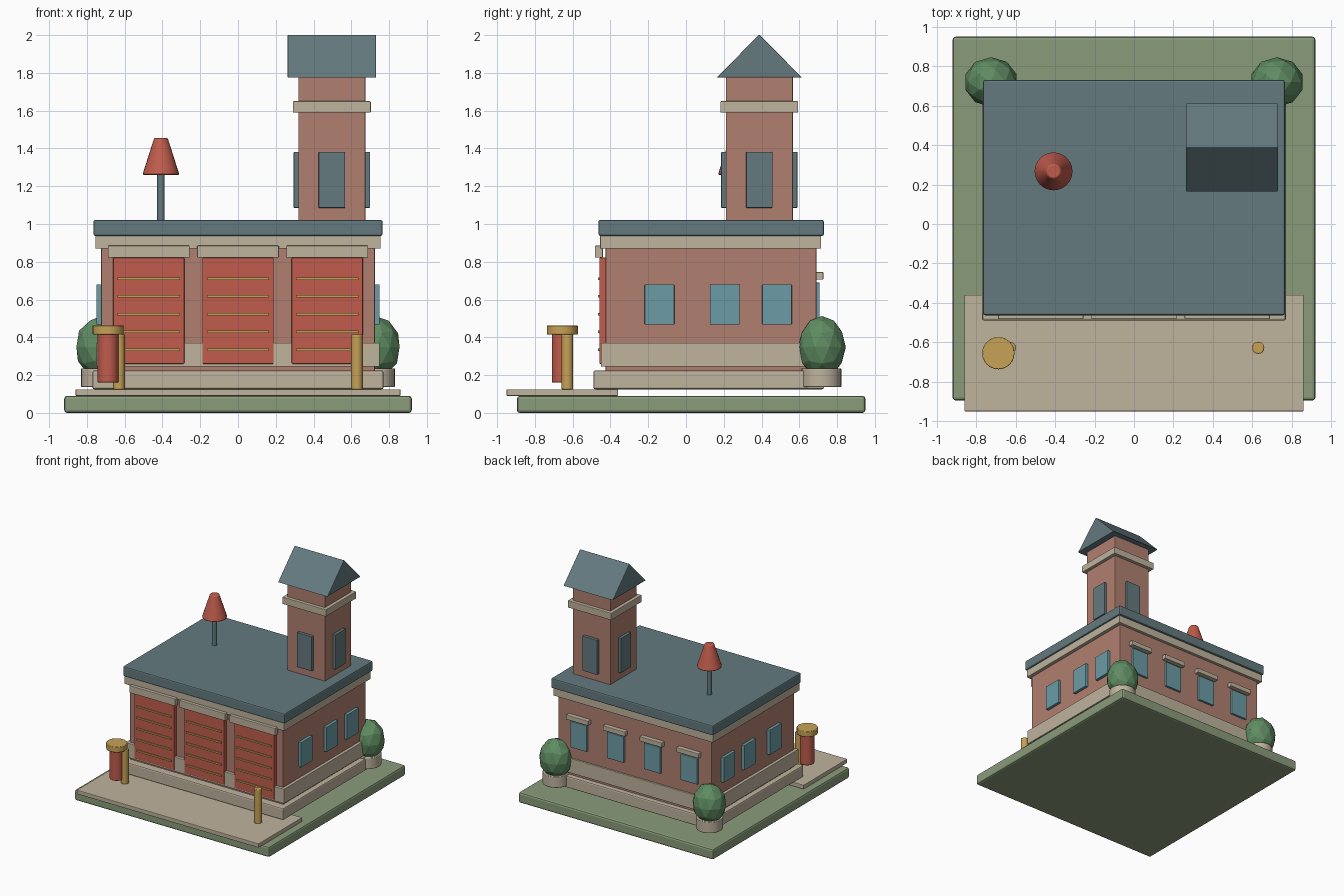
import bpy
import bmesh
from mathutils import Matrix

if "Cube" in bpy.data.objects:
    bpy.data.objects.remove(bpy.data.objects["Cube"], do_unlink=True)


def make_material(name, hex_code):
    channels = [int(hex_code[i:i + 2], 16) / 255 for i in (0, 2, 4)]
    linear = [c / 12.92 if c < 0.04 else ((c + 0.055) / 1.055) ** 2.4 for c in channels]
    mat = bpy.data.materials.new(name)
    mat.use_nodes = True
    mat.diffuse_color = (*linear, 1)
    mat.node_tree.nodes["Principled BSDF"].inputs["Base Color"].default_value = (*linear, 1)
    return mat


BRICK = make_material("brick", "B08070")
RED = make_material("door red", "C05C4C")
STONE = make_material("pale stone", "BFB39D")
SLATE = make_material("slate", "647A7F")
GRASS = make_material("grass", "8A9C7B")
LEAF = make_material("leaf green", "5F8C62")
GLASS = make_material("window glass", "6C9CA6")
BRASS = make_material("brass yellow", "C7A257")


def add_object(name, bm, mat, bevel=0):
    mesh = bpy.data.meshes.new(name)
    bmesh.ops.recalc_face_normals(bm, faces=bm.faces)
    bm.to_mesh(mesh)
    bm.free()
    mesh.materials.append(mat)
    obj = bpy.data.objects.new(name, mesh)
    bpy.context.collection.objects.link(obj)
    if bevel:
        mod = obj.modifiers.new("Bevel", "BEVEL")
        mod.width = bevel
        mod.segments = 2
    return obj


def box(name, xs, ys, zs, mat, bevel=0.004):
    """Box between pairs of x, y and z limits."""
    bm = bmesh.new()
    bmesh.ops.create_cube(bm, size=1)
    for v in bm.verts:
        v.co = [sum(lim) / 2 + c * (lim[1] - lim[0]) for c, lim in zip(v.co, (xs, ys, zs))]
    return add_object(name, bm, mat, bevel)


def around(centre, width):
    return centre - width / 2, centre + width / 2


def cylinder(name, x, y, zs, radius, mat, top=None, sides=24, bevel=0.004):
    bm = bmesh.new()
    bmesh.ops.create_cone(bm, cap_ends=True, segments=sides, radius1=radius,
                          radius2=radius if top is None else top, depth=zs[1] - zs[0],
                          matrix=Matrix.Translation((x, y, sum(zs) / 2)))
    obj = add_object(name, bm, mat, bevel)
    bpy.context.view_layer.objects.active = obj
    obj.select_set(True)
    bpy.ops.object.shade_smooth_by_angle()
    obj.select_set(False)
    return obj


# Ground and forecourt
box("lawn", (-0.92, 0.92), (-0.895, 0.95), (0, 0.09), GRASS, 0.015)
box("forecourt", (-0.86, 0.86), (-0.95, -0.36), (0.09, 0.125), STONE)

# Main building
box("plinth", (-0.77, 0.77), (-0.49, 0.73), (0.125, 0.225), STONE, 0.01)
box("walls", (-0.725, 0.725), (-0.425, 0.69), (0.22, 0.9), BRICK)
box("base_band", (-0.75, 0.75), (-0.45, 0.705), (0.245, 0.37), STONE)
box("cornice", (-0.755, 0.755), (-0.455, 0.715), (0.87, 0.937), STONE)
box("flat_roof", (-0.765, 0.765), (-0.463, 0.73), (0.937, 1.022), SLATE, 0.01)

# Garage doors with slats and lintels
for side, x in (("right", -0.473), ("middle", 0), ("left", 0.473)):
    box(f"{side}_door", around(x, 0.377), (-0.458, -0.42), (0.26, 0.822), RED)
    box(f"{side}_door_lintel", around(x, 0.433), (-0.482, -0.44), (0.822, 0.885), STONE)
    for i in range(5):
        box(f"{side}_door_slat_{i + 1}", around(x, 0.33), (-0.467, -0.455),
            around(0.335 + i * 0.094, 0.013), BRASS, 0)

# Side windows, mirrored
for side, s in (("left", 1), ("right", -1)):
    for i, y in enumerate((-0.14, 0.205, 0.482)):
        box(f"{side}_window_{i + 1}", around(s * 0.735, 0.03), around(y, 0.157), (0.467, 0.68), GLASS)

# Back windows with lintels
for i in range(4):
    x = (i - 1.5) * 0.348
    box(f"back_window_{i + 1}", around(x, 0.157), (0.68, 0.708), (0.467, 0.69), GLASS)
    box(f"back_window_lintel_{i + 1}", around(x, 0.21), (0.68, 0.727), (0.705, 0.745), STONE)

# Tower
TX, TY = 0.497, 0.388
box("tower", around(TX, 0.355), around(TY, 0.355), (1.01, 1.78), BRICK)
box("tower_band", around(TX, 0.412), around(TY, 0.412), (1.59, 1.65), STONE)
for side, s in (("front", -1), ("back", 1)):
    box(f"tower_{side}_window", around(TX, 0.14), around(TY + s * 0.187, 0.03), (1.085, 1.382), SLATE)
for side, s in (("left", 1), ("right", -1)):
    box(f"tower_{side}_window", around(TX + s * 0.187, 0.03), around(TY, 0.14), (1.085, 1.382), SLATE)

# Tower gable roof: triangle extruded along x
bm = bmesh.new()
gable = [bm.verts.new((TX - 0.234, TY + dy, z)) for dy, z in ((-0.226, 1.775), (0.226, 1.775), (0, 2.003))]
face = bm.faces.new(gable)
end = bmesh.ops.extrude_face_region(bm, geom=[face])["geom"]
bmesh.ops.translate(bm, vec=(0.468, 0, 0), verts=[g for g in end if isinstance(g, bmesh.types.BMVert)])
add_object("tower_roof", bm, SLATE, 0.005)

# Rooftop beacon
cylinder("beacon_pole", -0.408, 0.267, (1.01, 1.27), 0.02, SLATE, sides=16, bevel=0)
cylinder("beacon_shade", -0.408, 0.267, (1.26, 1.455), 0.098, RED, top=0.036, bevel=0.006)

# Forecourt posts and hydrant
for side, s in (("left", 1), ("right", -1)):
    cylinder(f"{side}_post", s * 0.63, -0.628, (0.125, 0.415), 0.031, BRASS, sides=16)
cylinder("hydrant_body", -0.688, -0.655, (0.16, 0.42), 0.055, RED)
cylinder("hydrant_cap", -0.688, -0.655, (0.415, 0.463), 0.082, BRASS)

# Potted bushes at the back corners
for side, s in (("left", 1), ("right", -1)):
    cylinder(f"{side}_planter", s * 0.725, 0.717, (0.138, 0.235), 0.106, STONE)
    bm = bmesh.new()
    bmesh.ops.create_icosphere(bm, subdivisions=2, radius=1)
    bmesh.ops.scale(bm, vec=(0.137, 0.126, 0.165), verts=bm.verts)
    bmesh.ops.translate(bm, vec=(s * 0.725, 0.72, 0.348), verts=bm.verts)
    add_object(f"{side}_bush", bm, LEAF)
